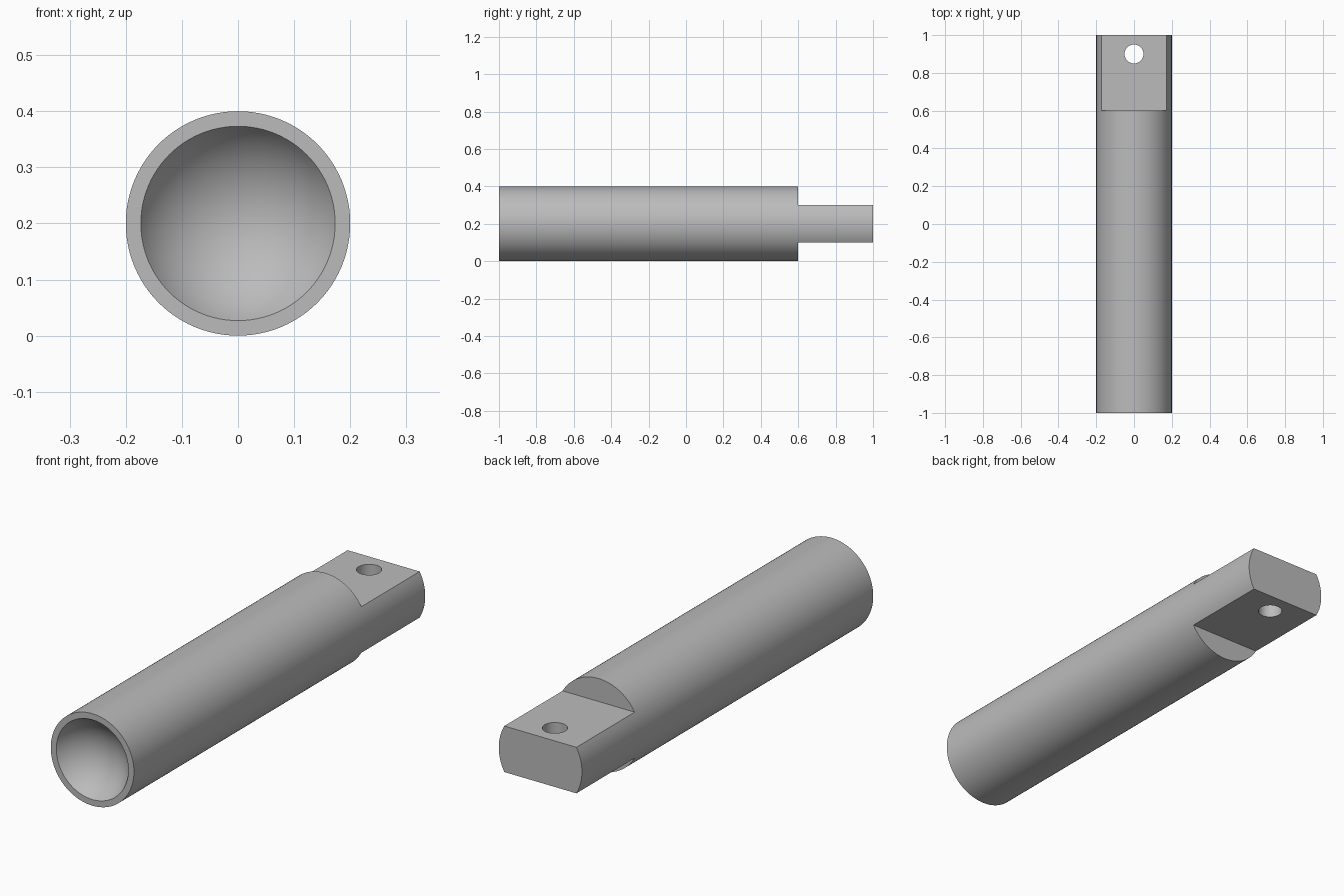
import bpy, bmesh, math
from mathutils import Matrix

cube = bpy.data.objects.get("Cube")
if cube:
    bpy.data.objects.remove(cube, do_unlink=True)

R = 0.2           # rod radius, also the height of the axis
SIDES = 96

grey = bpy.data.materials.new("plain grey")
grey.use_nodes = True
grey.diffuse_color = (0.5, 0.5, 0.5, 1)
grey.node_tree.nodes["Principled BSDF"].inputs["Base Color"].default_value = (0.5, 0.5, 0.5, 1)


def make_object(name, bm):
    bmesh.ops.recalc_face_normals(bm, faces=bm.faces)
    mesh = bpy.data.meshes.new(name)
    bm.to_mesh(mesh)
    bm.free()
    mesh.materials.append(grey)
    obj = bpy.data.objects.new(name, mesh)
    bpy.context.collection.objects.link(obj)
    return obj


def cut(target, cutter):
    mod = target.modifiers.new("cut", "BOOLEAN")
    mod.operation = "DIFFERENCE"
    mod.solver = "EXACT"
    mod.object = cutter
    cutter.hide_render = True
    bpy.context.view_layer.objects.active = target
    bpy.ops.object.modifier_apply(modifier=mod.name)
    bpy.data.objects.remove(cutter, do_unlink=True)


# Rod with a shallow spherical cup in the front end, turned about the y axis
cup_steps = 16
profile = []
for i in range(cup_steps + 1):
    a = math.radians(60) * i / cup_steps
    profile.append((R * math.sin(a), -1.1 + R * math.cos(a)))
profile += [(R, -1), (R, 1), (0, 1)]

bm = bmesh.new()
verts = [bm.verts.new((x, y, 0)) for x, y in profile]
edges = [bm.edges.new(pair) for pair in zip(verts, verts[1:])]
bmesh.ops.spin(bm, geom=verts + edges, cent=(0, 0, 0), axis=(0, 1, 0),
               angle=math.tau, steps=SIDES, use_duplicate=False)
bmesh.ops.remove_doubles(bm, verts=bm.verts, dist=0.0001)
bmesh.ops.translate(bm, verts=bm.verts, vec=(0, 0, R))
rod = make_object("cupped_rod", bm)

# Flats above and below the tang
for side in (-1, 1):
    bm = bmesh.new()
    bmesh.ops.create_cube(bm, size=1, matrix=Matrix.Translation((0, 0.85, R + side * 0.25))
                          @ Matrix.Diagonal((1, 0.5, 0.3, 1)))
    cut(rod, make_object("flat_cutter", bm))

# Pin hole through the tang
bm = bmesh.new()
bmesh.ops.create_cone(bm, cap_ends=True, segments=48, radius1=0.05, radius2=0.05,
                      depth=1, matrix=Matrix.Translation((0, 0.9, R)))
cut(rod, make_object("hole_cutter", bm))

# Smooth shading with sharp machined edges
bpy.ops.object.select_all(action="DESELECT")
rod.select_set(True)
bpy.context.view_layer.objects.active = rod
bpy.ops.object.shade_smooth_by_angle(angle=math.radians(30))
